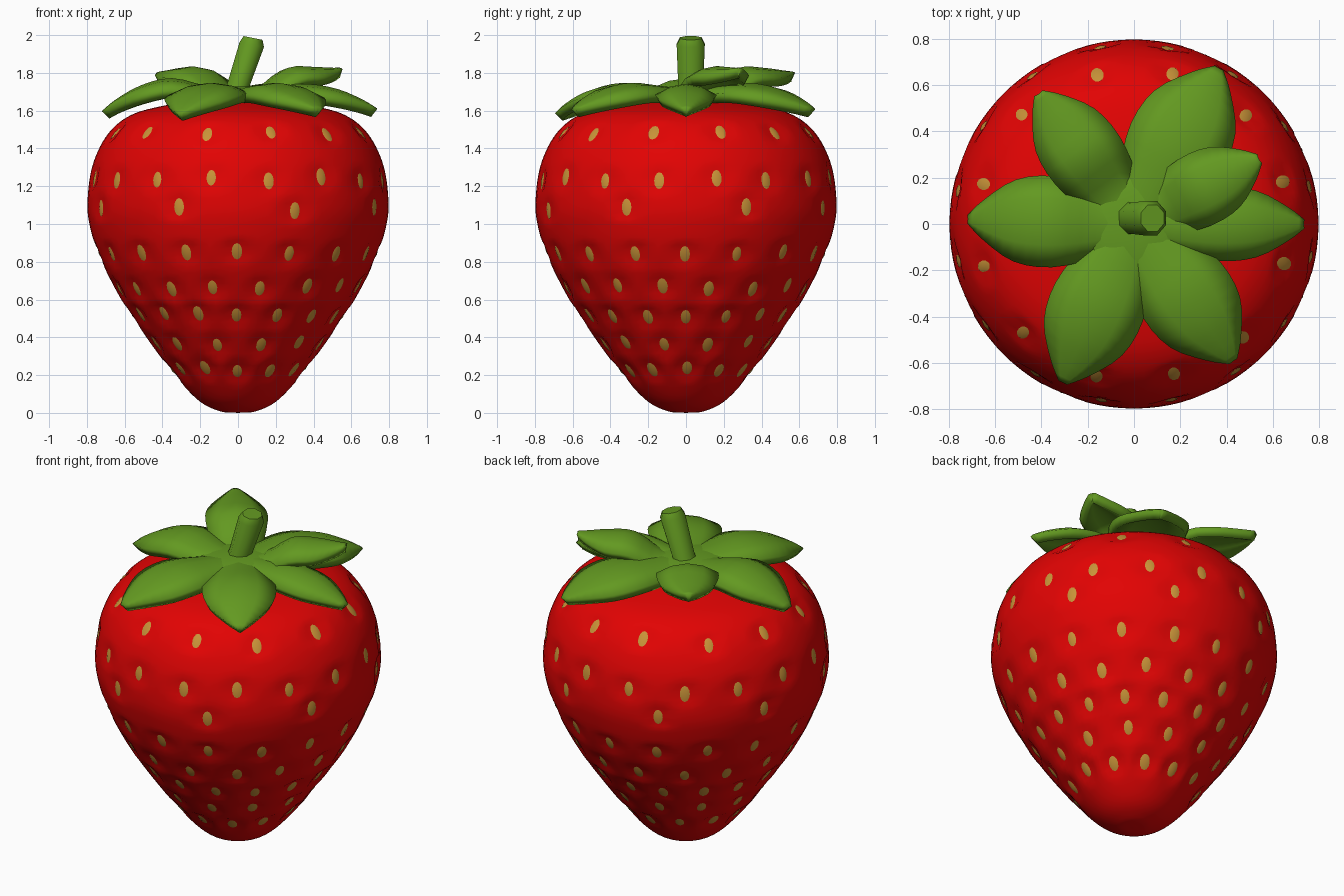
import bpy, bmesh, math, random
from mathutils import Vector

if "Cube" in bpy.data.objects:
    bpy.data.objects.remove(bpy.data.objects["Cube"])

random.seed(4)


def material(name, rgb):
    m = bpy.data.materials.new(name)
    m.diffuse_color = (*rgb, 1)
    m.use_nodes = True
    m.node_tree.nodes["Principled BSDF"].inputs["Base Color"].default_value = m.diffuse_color
    return m


RED = material("berry red", (0.76, 0.001, 0.001))
GREEN = material("leaf green", (0.125, 0.32, 0.015))
TAN = material("seed tan", (0.58, 0.29, 0.04))


def make_object(name, bm, mat, angle=60):
    bmesh.ops.recalc_face_normals(bm, faces=bm.faces)
    me = bpy.data.meshes.new(name)
    bm.to_mesh(me)
    bm.free()
    me.materials.append(mat)
    ob = bpy.data.objects.new(name, me)
    bpy.context.collection.objects.link(ob)
    bpy.ops.object.select_all(action='DESELECT')
    ob.select_set(True)
    bpy.context.view_layer.objects.active = ob
    bpy.ops.object.shade_smooth_by_angle(angle=math.radians(angle))
    return ob


def catmull(pts, steps):
    """Smooth curve through a list of points."""
    p = [Vector(q) for q in pts]
    p = [2 * p[0] - p[1]] + p + [2 * p[-1] - p[-2]]
    out = []
    for i in range(1, len(p) - 2):
        a, b, c, d = p[i - 1:i + 3]
        for k in range(steps):
            t = k / steps
            out.append(0.5 * (2 * b + (c - a) * t + (2 * a - 5 * b + 4 * c - d) * t * t
                              + (3 * b - a - 3 * c + d) * t ** 3))
    return out + [p[-2]]


# body profile (radius, height)
PROFILE = catmull([(0.0, 0.0), (0.1, 0.01), (0.22, 0.075), (0.375, 0.25), (0.54, 0.48),
                   (0.635, 0.63), (0.73, 0.82), (0.78, 0.97), (0.797, 1.11), (0.77, 1.31),
                   (0.69, 1.475), (0.57, 1.575), (0.4, 1.625), (0.2, 1.655), (0.0, 1.66)], 7)


def on_body(z, ang):
    """Point, outward normal and upward tangent of the body at a height and angle."""
    i = min(range(2, len(PROFILE) - 2), key=lambda k: abs(PROFILE[k].y - z))
    a, b = PROFILE[i], PROFILE[i + 1] if z > PROFILE[i].y else PROFILE[i - 1]
    f = (z - a.y) / (b.y - a.y)
    r = a.x + (b.x - a.x) * f
    d = (PROFILE[i + 1] - PROFILE[i - 1]).normalized()
    out = Vector((math.cos(ang), math.sin(ang), 0))
    up = Vector((0, 0, 1))
    return out * r + up * z, out * d.y - up * d.x, out * d.x + up * d.y


# seed positions: rows of (height, count, stagger)
spots = []
for z, n, stagger in [(0.225, 12, 0), (0.365, 12, .5), (0.51, 16, 0), (0.66, 16, .5),
                      (0.84, 16, 0), (1.08, 8, .5), (1.24, 16, .5), (1.49, 12, .5)]:
    for k in range(n):
        ang = -math.pi / 2 + 2 * math.pi * (k + stagger + random.uniform(-.04, .04)) / n
        spots.append(on_body(z + random.uniform(-.012, .012), ang))

# body: turned profile with a shallow dent under each seed
DENT, SIDES = 0.012, 96
bm = bmesh.new()
rings = []
for p in PROFILE[1:-1]:
    rings.append([bm.verts.new((p.x * math.cos(2 * math.pi * k / SIDES),
                                p.x * math.sin(2 * math.pi * k / SIDES), p.y))
                  for k in range(SIDES)])
for lo, hi in zip(rings, rings[1:]):
    for k in range(SIDES):
        j = (k + 1) % SIDES
        bm.faces.new((lo[k], lo[j], hi[j], hi[k]))
for ring, end in ((rings[0], PROFILE[0]), (rings[-1], PROFILE[-1])):
    tip = bm.verts.new((0, 0, end.y))
    for k in range(SIDES):
        bm.faces.new((ring[k], ring[(k + 1) % SIDES], tip))
for v in bm.verts:
    pos, nor, _ = min(spots, key=lambda s: (s[0] - v.co).length_squared)
    t = max(0, min(1, (0.085 - (pos - v.co).length) / 0.04))
    v.co -= nor * DENT * t * t * (3 - 2 * t)
make_object("berry_body", bm, RED)

# seeds: small domed ovals lying in the dents
bm = bmesh.new()
for pos, nor, up in spots:
    side = up.cross(nor)
    size = random.uniform(0.95, 1.1)
    base = pos - nor * (DENT - 0.002)
    rim = [bm.verts.new(base + size * (side * 0.026 * math.cos(a) + up * 0.043 * math.sin(a)))
           for a in (2 * math.pi * k / 12 for k in range(12))]
    top = bm.verts.new(base + nor * 0.008)
    for k in range(12):
        bm.faces.new((rim[k], rim[(k + 1) % 12], top))
    bm.faces.new(rim[::-1])
make_object("seeds", bm, TAN)


# leaves: pointed arched blades radiating from the crown
def leaf(name, x, y, z_mid, z_tip, half):
    length = math.hypot(x, y)
    out = Vector((x / length, y / length, 0))
    side = Vector((-out.y, out.x, 0))
    # stations: (fraction of length, width factor, height)
    spine = catmull([(0, 0.4, 1.685), (0.25, 0.75, 1.705), (0.5, 0.98, z_mid),
                     (0.72, 0.88, z_mid * 0.75 + z_tip * 0.25 + 0.005),
                     (0.9, 0.43, z_mid * 0.35 + z_tip * 0.65), (1, 0.06, z_tip)], 3)
    bm = bmesh.new()
    rows = []
    for f, w, z in spine:
        rows.append([bm.verts.new(out * length * f + side * half * w * u
                                  + Vector((0, 0, z - 0.055 * w * u * u)))
                     for u in (-1, -.5, 0, .5, 1)])
    for a, b in zip(rows, rows[1:]):
        for k in range(4):
            bm.faces.new((a[k], b[k], b[k + 1], a[k + 1]))
    ob = make_object(name, bm, GREEN, 45)
    mod = ob.modifiers.new("thickness", 'SOLIDIFY')
    mod.thickness = 0.055
    mod.offset = 0


for i, spec in enumerate([(-0.70, 0.02, 1.745, 1.58, 0.19), (-0.41, 0.56, 1.80, 1.78, 0.165),
                          (0.36, 0.66, 1.72, 1.59, 0.215), (0.54, 0.28, 1.80, 1.80, 0.15),
                          (0.72, 0.0, 1.715, 1.59, 0.15), (0.42, -0.58, 1.72, 1.59, 0.2),
                          (-0.30, -0.67, 1.72, 1.57, 0.2)]):
    leaf(f"leaf_{i + 1}", *spec)

# crown: low dome joining the leaves
bm = bmesh.new()
bmesh.ops.create_uvsphere(bm, u_segments=20, v_segments=10, radius=1)
for v in bm.verts:
    v.co = Vector((v.co.x * 0.25, v.co.y * 0.25, 1.68 + v.co.z * 0.05))
make_object("leaf_crown", bm, GREEN)

# stem: leaning eight-sided stalk with a bevelled cut end
bm = bmesh.new()
rings = []
for cx, z, r in [(-0.01, 1.66, 0.085), (0.0, 1.73, 0.062), (0.073, 1.95, 0.07),
                 (0.08, 1.985, 0.054)]:
    rings.append([bm.verts.new((cx + r * math.cos(a), 0.025 + 1.15 * r * math.sin(a),
                                z - 0.2 * r * math.cos(a)))
                  for a in (2 * math.pi * (k + .5) / 8 for k in range(8))])
for lo, hi in zip(rings, rings[1:]):
    for k in range(8):
        j = (k + 1) % 8
        bm.faces.new((lo[k], lo[j], hi[j], hi[k]))
bm.faces.new(rings[-1])
bm.faces.new(rings[0][::-1])
make_object("stem", bm, GREEN, 50)
